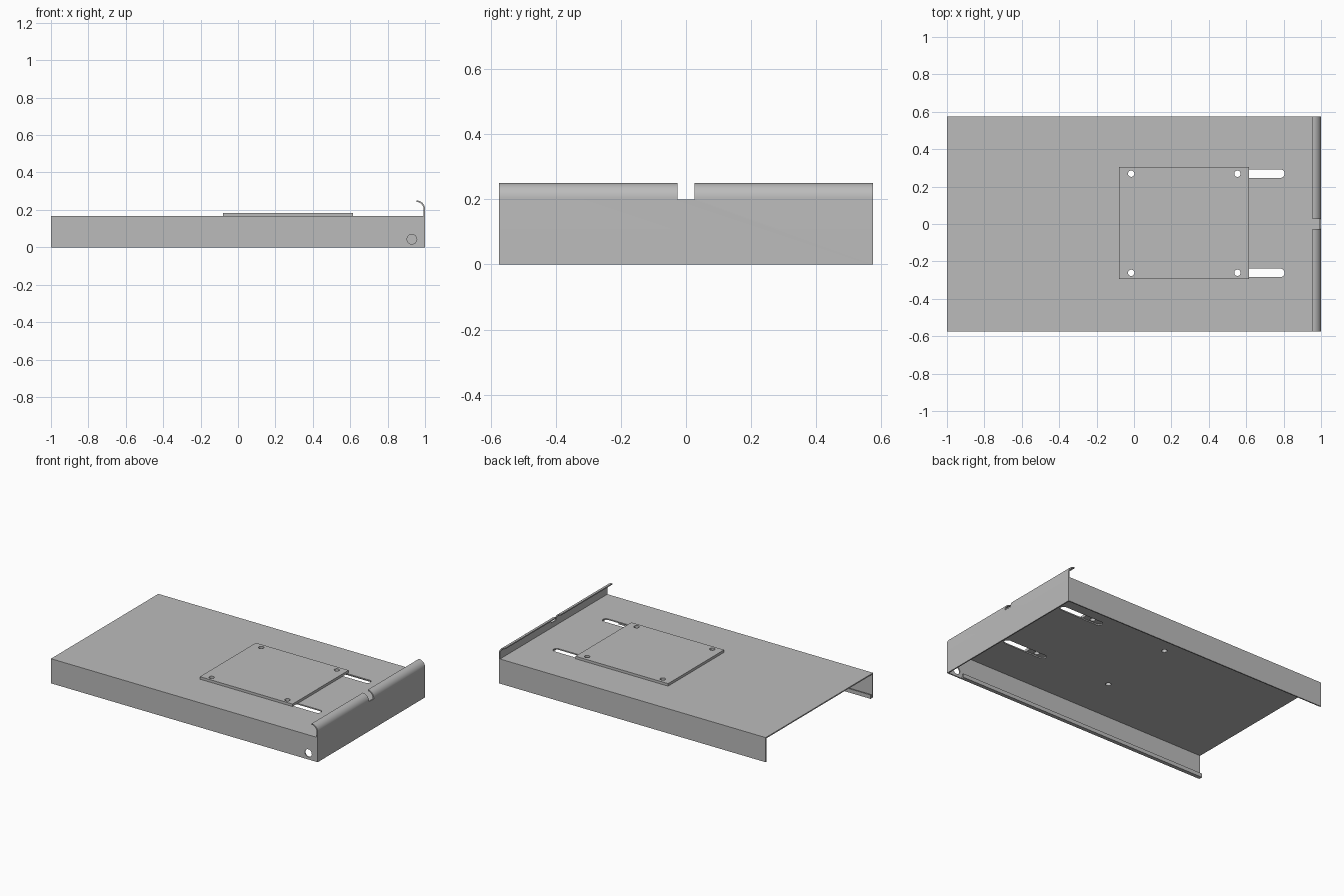
import bpy, bmesh, math
from mathutils import Vector

if "Cube" in bpy.data.objects:
    bpy.data.objects.remove(bpy.data.objects["Cube"])

T = 0.008            # sheet thickness
W = 0.575            # half width
H = 0.167            # deck height

grey = bpy.data.materials.new("sheet_metal_grey")
grey.use_nodes = True
grey.diffuse_color = (0.5, 0.5, 0.5, 1)
grey.node_tree.nodes["Principled BSDF"].inputs["Base Color"].default_value = (0.5, 0.5, 0.5, 1)


def extrude(name, outline, axis, start, end):
    """Extrude a closed 2D outline along x, y or z."""
    place = {"x": lambda a, b: (start, a, b),
             "y": lambda a, b: (a, start, b),
             "z": lambda a, b: (a, b, start)}[axis]
    step = Vector([(end - start) * (axis == k) for k in "xyz"])
    bm = bmesh.new()
    face = bm.faces.new([bm.verts.new(place(a, b)) for a, b in outline])
    grown = bmesh.ops.extrude_face_region(bm, geom=[face])["geom"]
    bmesh.ops.translate(bm, vec=step, verts=[v for v in grown if isinstance(v, bmesh.types.BMVert)])
    bmesh.ops.recalc_face_normals(bm, faces=bm.faces)
    mesh = bpy.data.meshes.new(name)
    bm.to_mesh(mesh)
    bm.free()
    obj = bpy.data.objects.new(name, mesh)
    bpy.context.collection.objects.link(obj)
    mesh.materials.append(grey)
    return obj


def rect(a0, b0, a1, b1):
    return [(a0, b0), (a1, b0), (a1, b1), (a0, b1)]


def arc(ca, cb, r, d0, d1, n=12):
    angles = [math.radians(d0 + (d1 - d0) * i / n) for i in range(n + 1)]
    return [(ca + r * math.cos(t), cb + r * math.sin(t)) for t in angles]


def circle(a, b, r):
    return arc(a, b, r, 0, 345, 23)


def slot(a0, a1, b, r):
    return arc(a1, b, r, -90, 90) + arc(a0, b, r, 90, 270)


def cut(obj, cutters):
    for cutter in cutters:
        cutter.hide_render = True
        mod = obj.modifiers.new("cut", "BOOLEAN")
        mod.operation = "DIFFERENCE"
        mod.solver = "EXACT"
        mod.object = cutter
        bpy.context.view_layer.objects.active = obj
        bpy.ops.object.modifier_apply(modifier=mod.name)
        bpy.data.objects.remove(cutter)


def smooth(obj):
    bpy.ops.object.select_all(action="DESELECT")
    obj.select_set(True)
    bpy.context.view_layer.objects.active = obj
    bpy.ops.object.shade_smooth_by_angle(angle=math.radians(30))


# Folded tray: deck with two side walls
profile = [(-W, 0), (-W, H), (W, H), (W, 0), (W - T, 0), (W - T, H - T), (T - W, H - T), (T - W, 0)]
tray = extrude("tray", profile, "x", -1, 1 - T)
rows = (-0.261, 0.269)
cutters = [extrude("side_hole_cutter", circle(0.93, 0.043, 0.026), "y", -W - 0.1, -W + 0.1)]
for y in rows:
    cutters.append(extrude("slot_cutter", slot(0.505, 0.782, y, 0.023), "z", 0.1, 0.3))
    cutters.append(extrude("deck_hole_cutter", circle(-0.015, y, 0.017), "z", 0.1, 0.3))
cut(tray, cutters)
smooth(tray)

# Small upturned hem along the bottom of the front wall
w, h = 0.026, 0.026
hem = [(T - W, 0), (w - W, 0), (w - W, h), (w - W - T, h), (w - W - T, T), (T - W, T)]
extrude("front_hem", hem, "x", -1, 0.89)

# End wall with inward curled lip and central notch
R = 0.045
cx, cz = 1 - R, 0.25 - R
lip = [(1 - T, 0), (1, 0)] + arc(cx, cz, R, 0, 90) + arc(cx, cz, R - T, 90, 0)
end_wall = extrude("end_wall", lip, "y", -W, W)
cut(end_wall, [extrude("notch_cutter", rect(0.9, -0.026, 1.1, 0.026), "z", 0.2, 0.4)])
smooth(end_wall)

# Mounting plate with four corner holes
plate = extrude("mounting_plate", rect(-0.08, -0.294, 0.615, 0.306), "z", H, 0.184)
cut(plate, [extrude("plate_hole_cutter", circle(x, y, 0.017), "z", 0.1, 0.3)
            for x in (-0.015, 0.553) for y in rows])
smooth(plate)
